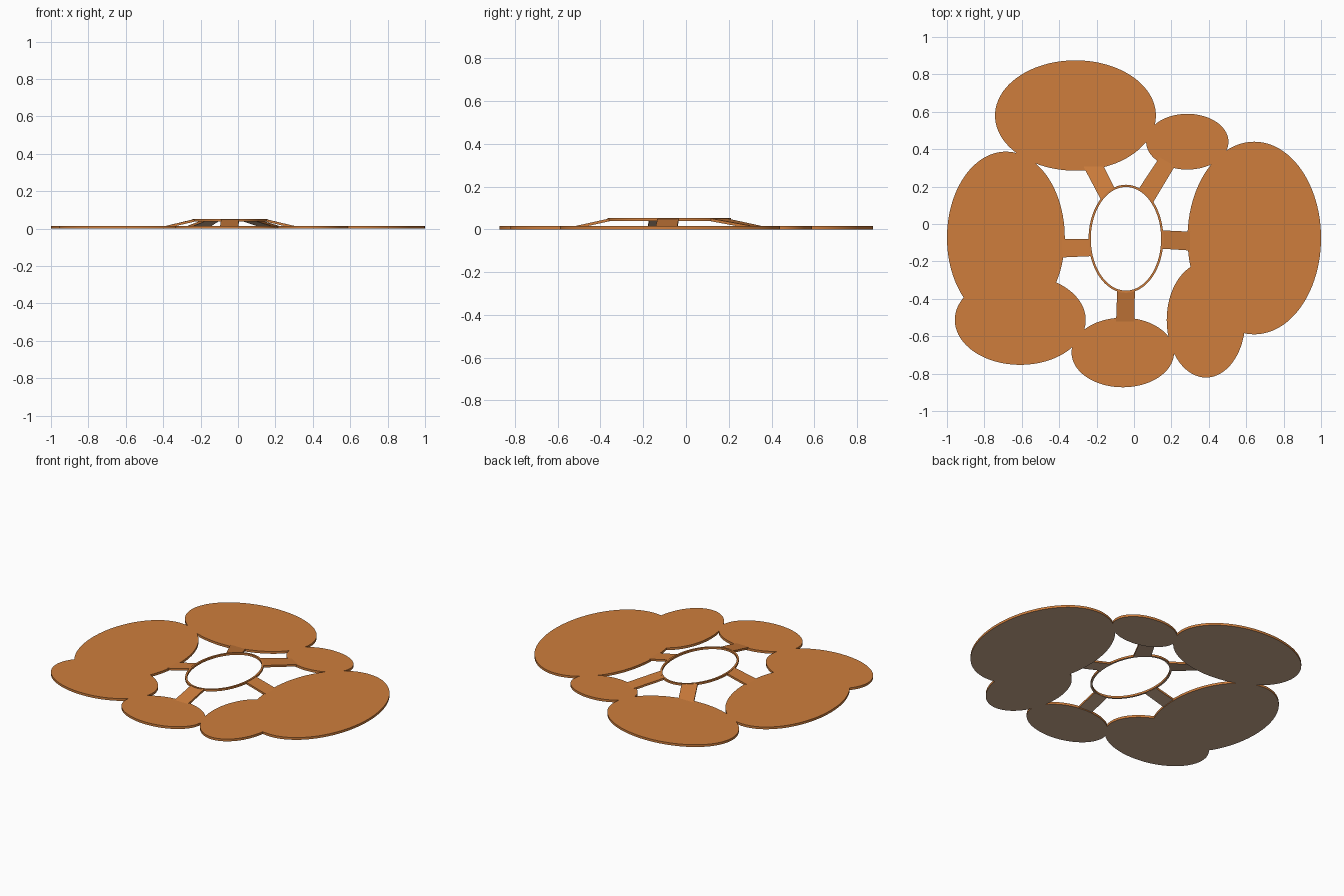
import bpy
import bmesh
from math import cos, sin, pi

cube = bpy.data.objects.get("Cube")
if cube:
    bpy.data.objects.remove(cube, do_unlink=True)


def material(name, rgb):
    mat = bpy.data.materials.new(name)
    mat.use_nodes = True
    mat.diffuse_color = (*rgb, 1)
    mat.node_tree.nodes["Principled BSDF"].inputs["Base Color"].default_value = (*rgb, 1)
    return mat


COPPER = material("copper orange", (0.62, 0.207, 0.045))
UNDERSIDE = material("underside pale tan", (0.62, 0.42, 0.285))
SEGMENTS = 96


def ellipse(center, radii):
    angles = [2 * pi * i / SEGMENTS for i in range(SEGMENTS)]
    return [(center[0] + radii[0] * cos(a), center[1] + radii[1] * sin(a)) for a in angles]


def finish(name, bm):
    """Make the object and give downward faces the underside colour."""
    bmesh.ops.recalc_face_normals(bm, faces=bm.faces)
    bm.normal_update()
    for face in bm.faces:
        face.material_index = 1 if face.normal.z < -0.5 else 0
    mesh = bpy.data.meshes.new(name)
    bm.to_mesh(mesh)
    bm.free()
    mesh.materials.append(COPPER)
    mesh.materials.append(UNDERSIDE)
    obj = bpy.data.objects.new(name, mesh)
    bpy.context.collection.objects.link(obj)
    bpy.ops.object.select_all(action="DESELECT")
    obj.select_set(True)
    bpy.context.view_layer.objects.active = obj
    bpy.ops.object.shade_smooth_by_angle()


def slab(name, outline, bottoms, thickness):
    """Solid from a plan outline with a bottom height for each point."""
    bm = bmesh.new()
    low = [bm.verts.new((x, y, z)) for (x, y), z in zip(outline, bottoms)]
    high = [bm.verts.new((v.co.x, v.co.y, v.co.z + thickness)) for v in low]
    bm.faces.new(low)
    bm.faces.new(high)
    for i in range(len(low)):
        j = (i + 1) % len(low)
        bm.faces.new((low[i], low[j], high[j], high[i]))
    finish(name, bm)


# Flat oval plates: centre, radii
PLATES = {
    "back_plate": ((-0.313, 0.58), (0.43, 0.295)),
    "back_left_plate": ((0.285, 0.44), (0.22, 0.149)),
    "left_plate": ((0.643, -0.075), (0.357, 0.515)),
    "front_left_plate": ((0.385, -0.513), (0.21, 0.308)),
    "front_plate": ((-0.06, -0.687), (0.274, 0.186)),
    "front_right_plate": ((-0.608, -0.513), (0.35, 0.24)),
    "right_plate": ((-0.685, -0.073), (0.315, 0.46)),
}
for name, (center, radii) in PLATES.items():
    slab(name, ellipse(center, radii), [0] * SEGMENTS, 0.015)

# Raised oval ring
bm = bmesh.new()
loops = []
for inset, z in ((0, 0.039), (0, 0.052), (0.012, 0.052), (0.012, 0.039)):
    points = ellipse((-0.043, -0.079), (0.2, 0.289))
    if inset:
        points = ellipse((-0.043, -0.079), (0.2 - inset, 0.289 - inset))
    loops.append([bm.verts.new((x, y, z)) for x, y in points])
for k in range(4):
    a, b = loops[k], loops[(k + 1) % 4]
    for i in range(SEGMENTS):
        j = (i + 1) % SEGMENTS
        bm.faces.new((a[i], a[j], b[j], b[i]))
finish("center_ring", bm)

# Sloping arms: two corners on the ring, two corners on a plate
ARMS = {
    "right_arm": ((-0.235, -0.08), (-0.23, -0.172), (-0.39, -0.179), (-0.39, -0.08)),
    "left_arm": ((0.147, -0.132), (0.149, -0.034), (0.305, -0.041), (0.305, -0.142)),
    "front_arm": ((-0.09, -0.357), (0.005, -0.357), (0.001, -0.525), (-0.096, -0.525)),
    "back_arm": ((-0.105, 0.194), (-0.178, 0.132), (-0.272, 0.31), (-0.163, 0.31)),
    "back_left_arm": ((0.102, 0.115), (0.028, 0.192), (0.14, 0.362), (0.222, 0.315)),
}
for name, corners in ARMS.items():
    slab(name, corners, (0.038, 0.038, 0.001, 0.001), 0.013)
